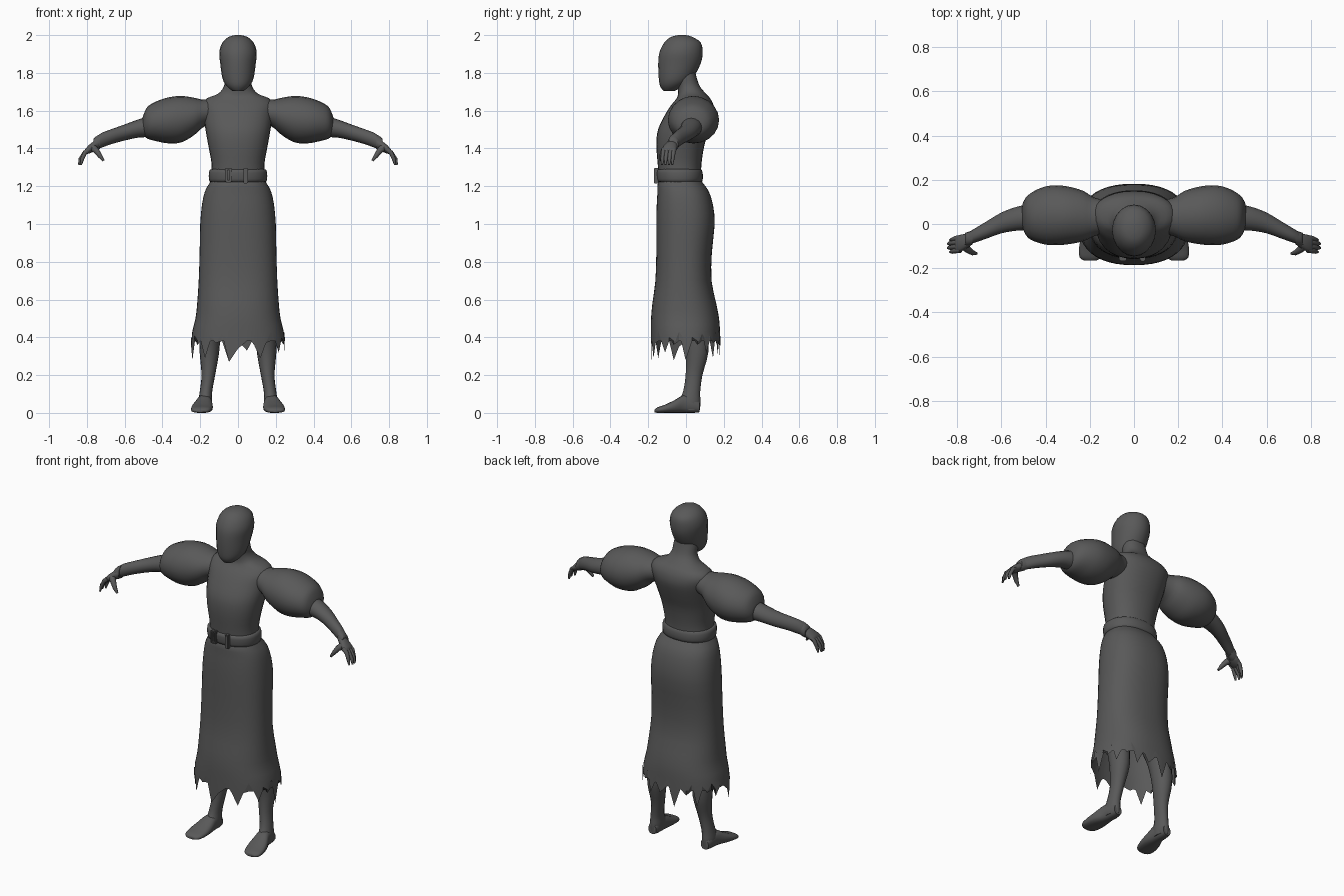
import bpy, bmesh, math
from mathutils import Vector

cloth = bpy.data.materials.new("dark grey")
cloth.diffuse_color = (0.1, 0.1, 0.1, 1)


def finish(name, bm, mirror=False, angle=50):
    bmesh.ops.recalc_face_normals(bm, faces=bm.faces)
    me = bpy.data.meshes.new(name)
    bm.to_mesh(me)
    bm.free()
    ob = bpy.data.objects.new(name, me)
    bpy.context.collection.objects.link(ob)
    me.materials.append(cloth)
    if mirror:
        ob.modifiers.new("mirror", "MIRROR").use_mirror_merge = False
    bpy.ops.object.select_all(action="DESELECT")
    ob.select_set(True)
    bpy.context.view_layer.objects.active = ob
    bpy.ops.object.shade_smooth_by_angle(angle=math.radians(angle))
    return ob


def smooth_rows(rows, steps):
    """Catmull-Rom resampling of the section rows."""
    out = []
    for i in range(len(rows) - 1):
        p = [rows[max(0, min(len(rows) - 1, i + k))] for k in (-1, 0, 1, 2)]
        for s in range(steps):
            t = s / steps
            out.append([0.5 * (2 * b + (c - a) * t + (2 * a - 5 * b + 4 * c - d) * t * t
                               + (3 * b - a - 3 * c + d) * t ** 3) for a, b, c, d in zip(*p)])
    return out + [list(rows[-1])]


def skin(bm, rings, cap=True):
    for r0, r1 in zip(rings, rings[1:]):
        n = len(r0)
        for i in range(n):
            bm.faces.new((r0[i], r0[(i + 1) % n], r1[(i + 1) % n], r1[i]))
    if cap:
        bm.faces.new(rings[0])
        bm.faces.new(rings[-1])


def spow(v, e):
    return math.copysign(abs(v) ** e, v)


def loft(name, axis, rows, n=20, steps=3, power=1.0, mirror=False, cap=True, hem=None, angle=50):
    """Rows are (position, min a, max a, min b, max b); a and b are the other two axes in xyz order."""
    bm = bmesh.new()
    rings = []
    rows = smooth_rows(rows, steps)
    for j, (p, a0, a1, b0, b1) in enumerate(rows):
        ring = []
        for i in range(n):
            t = 2 * math.pi * i / n
            a = (a0 + a1) / 2 + (a1 - a0) / 2 * spow(math.cos(t), power)
            b = (b0 + b1) / 2 + (b1 - b0) / 2 * spow(math.sin(t), power)
            co = [a, b]
            co.insert("xyz".index(axis), p)
            if hem and j == len(rows) - 1:
                co[2] = hem[i % len(hem)]
            ring.append(bm.verts.new(co))
        rings.append(ring)
    skin(bm, rings, cap)
    return finish(name, bm, mirror, angle)


def tube(name, pts, radii, n=8):
    bm = bmesh.new()
    pts = [Vector(p) for p in pts]
    rings = []
    for i, (p, r) in enumerate(zip(pts, radii)):
        d = (pts[min(i + 1, len(pts) - 1)] - pts[max(i - 1, 0)]).normalized()
        u = d.cross(Vector((0, 1, 0))).normalized()
        v = d.cross(u)
        rings.append([bm.verts.new(p + r * (math.cos(k * math.tau / n) * u + math.sin(k * math.tau / n) * v))
                      for k in range(n)])
    skin(bm, rings)
    return finish(name, bm, True)


def box(name, lo, hi, bevel=0.004):
    bm = bmesh.new()
    bmesh.ops.create_cube(bm, size=1)
    for v in bm.verts:
        v.co = [(a + b) / 2 + c * (b - a) for a, b, c in zip(lo, hi, v.co)]
    bmesh.ops.bevel(bm, geom=bm.edges[:], offset=bevel, segments=2, affect="EDGES")
    return finish(name, bm)


# Head and torso with neck
loft("head", "z", [
    (1.705, -.03, .03, -.12, -.06), (1.73, -.06, .06, -.137, -.01), (1.77, -.082, .082, -.144, .035),
    (1.85, -.094, .094, -.147, .078), (1.91, -.099, .099, -.14, .088), (1.96, -.083, .083, -.115, .078),
    (1.99, -.05, .05, -.08, .035), (2.0, -.015, .015, -.04, .0)])
loft("torso", "z", [
    (1.25, -.142, .142, -.145, .08), (1.32, -.14, .14, -.15, .082), (1.42, -.158, .158, -.157, .098),
    (1.5, -.172, .172, -.148, .125), (1.58, -.183, .183, -.11, .148), (1.63, -.19, .19, -.078, .145),
    (1.665, -.165, .165, -.05, .128), (1.69, -.105, .105, -.042, .105), (1.73, -.074, .074, -.045, .073),
    (1.78, -.07, .07, -.06, .055), (1.83, -.06, .06, -.06, .045)], n=28, power=.9)

# Belt with rounded bulge, buckle and keeper
loft("belt", "z", [
    (1.222, -.14, .14, -.14, .075), (1.226, -.151, .151, -.153, .086), (1.255, -.155, .155, -.158, .09),
    (1.284, -.151, .151, -.157, .084), (1.29, -.14, .14, -.145, .075)], n=32, steps=2, power=.9)
box("belt_keeper", (.028, -.17, 1.214), (.052, -.145, 1.297))
for x in (-.068, -.045):
    box("buckle_side", (x, -.168, 1.22), (x + .012, -.14, 1.297))
for z in (1.22, 1.285):
    box("buckle_bar", (-.068, -.168, z), (-.033, -.145, z + .012))

# Long skirt with a torn hem
hem = [.28, .40, .36, .42, .32, .41, .37, .43, .31, .40, .33, .42, .27, .385, .35, .42, .29, .41,
       .37, .42, .34, .40, .38, .35, .28, .41, .36, .38, .29, .40, .37, .42, .27, .34, .41, .36,
       .29, .37, .43, .38, .32, .40, .36, .43]
loft("skirt", "z", [
    (1.235, -.14, .14, -.14, .075), (1.21, -.155, .155, -.15, .095), (1.17, -.176, .176, -.151, .122),
    (1.1, -.191, .191, -.155, .143), (1.0, -.2, .2, -.157, .152), (.85, -.203, .203, -.157, .137),
    (.7, -.208, .208, -.162, .135), (.58, -.216, .216, -.178, .16), (.5, -.225, .225, -.185, .175),
    (.43, -.242, .242, -.186, .18), (.34, -.25, .25, -.186, .182)],
    n=len(hem), steps=2, power=.85, cap=False, hem=hem)

# Puffed upper sleeve, forearm, cuff and palm
loft("puffed_sleeve", "x", [
    (.1, -.03, .1, 1.54, 1.665), (.18, -.055, .12, 1.515, 1.658), (.23, -.078, .15, 1.472, 1.668),
    (.3, -.092, .17, 1.432, 1.678), (.37, -.096, .175, 1.427, 1.67), (.43, -.086, .16, 1.438, 1.65),
    (.48, -.062, .13, 1.452, 1.62), (.503, -.02, .095, 1.478, 1.57), (.506, 0, .07, 1.5, 1.55)],
    mirror=True)
loft("forearm", "x", [
    (.47, -.028, .09, 1.46, 1.57), (.53, -.03, .078, 1.457, 1.553), (.6, -.042, .052, 1.442, 1.527),
    (.67, -.067, .01, 1.423, 1.502), (.72, -.084, -.02, 1.405, 1.483), (.75, -.094, -.038, 1.395, 1.463)],
    n=16, mirror=True)
loft("cuff", "x", [
    (.73, -.093, -.03, 1.397, 1.477), (.752, -.099, -.036, 1.386, 1.463), (.765, -.1, -.04, 1.385, 1.45)],
    n=16, steps=1, mirror=True)
loft("palm", "x", [
    (.735, -.095, -.045, 1.4, 1.455), (.765, -.115, -.045, 1.382, 1.438), (.79, -.128, -.05, 1.372, 1.418),
    (.81, -.128, -.054, 1.368, 1.396)], n=14, steps=2, mirror=True)
for k, (y, tip) in enumerate([(-.118, .832), (-.1, .842), (-.081, .842), (-.064, .832)]):
    tube("finger_%d" % (k + 1), [(.785, y, 1.398), (.81, y - .003, 1.378), (tip - .008, y - .007, 1.345),
                               (tip, y - .009, 1.313)], [.013, .012, .01, .005])
tube("thumb", [(.77, -.1, 1.405), (.75, -.118, 1.388), (.73, -.13, 1.36), (.712, -.133, 1.335)],
     [.02, .016, .012, .006])

# Legs and bare feet
loft("leg", "z", [
    (1.05, .015, .16, -.1, .1), (.8, .02, .185, -.1, .11), (.6, .055, .19, -.075, .1),
    (.45, .088, .205, -.03, .115), (.32, .1, .203, -.002, .118), (.2, .121, .193, -.002, .087),
    (.11, .137, .203, -.016, .075), (.06, .137, .21, -.04, .077), (.015, .142, .207, -.035, .074)],
    n=16, mirror=True)
loft("foot", "y", [
    (-.166, .17, .225, .003, .018), (-.15, .148, .246, 0, .03), (-.11, .136, .249, 0, .044),
    (-.06, .133, .238, 0, .068), (-.01, .138, .217, 0, .095), (.04, .142, .208, 0, .085),
    (.072, .15, .2, .004, .06)], n=16, power=.8, mirror=True)
